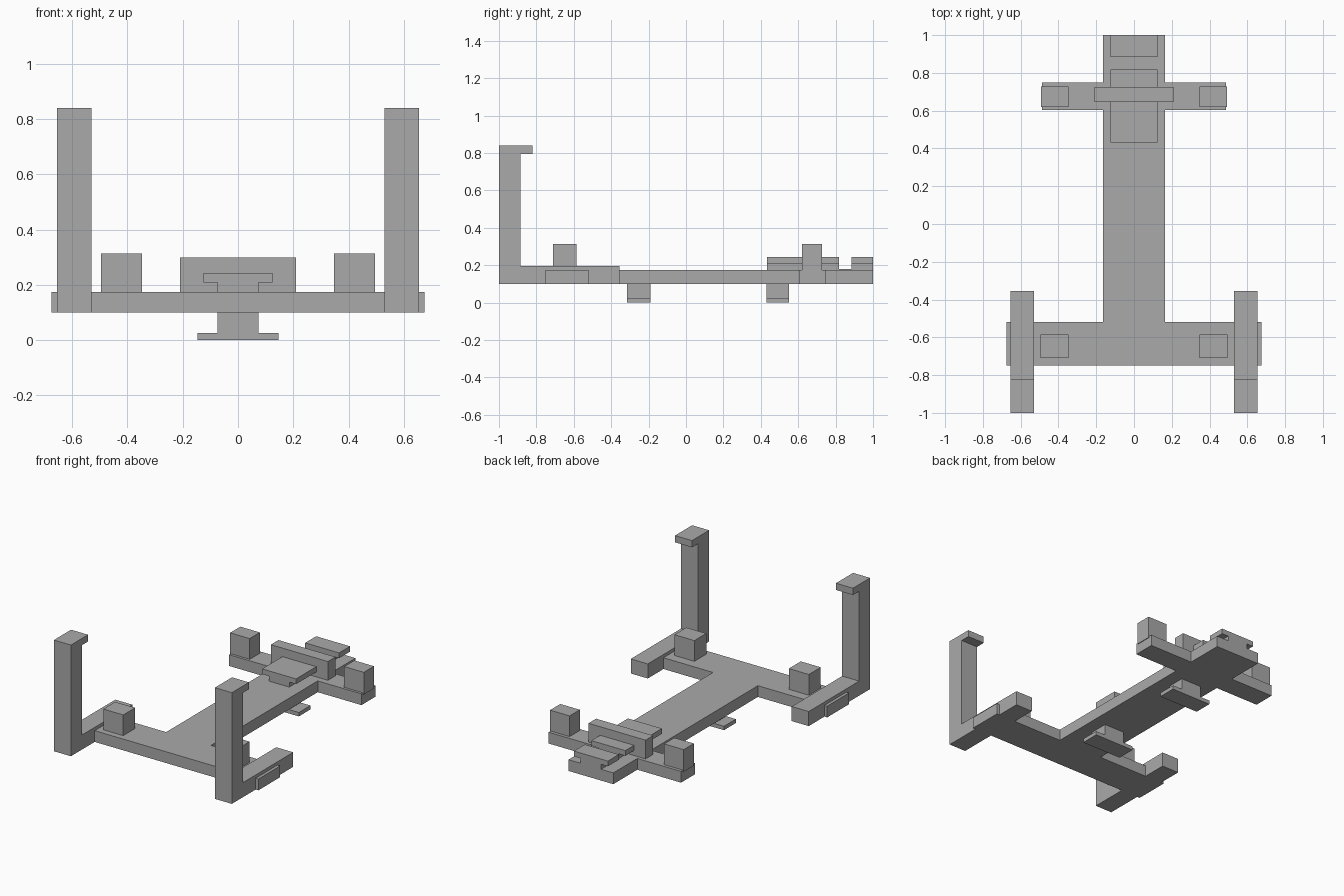
import bpy
import bmesh
from mathutils import Vector

cube = bpy.data.objects.get("Cube")
if cube:
    bpy.data.objects.remove(cube, do_unlink=True)

grey = bpy.data.materials.new("plain grey")
grey.use_nodes = True
grey.diffuse_color = (0.4, 0.4, 0.4, 1)
grey.node_tree.nodes["Principled BSDF"].inputs["Base Color"].default_value = (0.4, 0.4, 0.4, 1)

# Plane of a profile for each extrusion axis
PLACE = {
    "x": lambda a, b, t: Vector((t, a, b)),
    "y": lambda a, b, t: Vector((a, t, b)),
    "z": lambda a, b, t: Vector((a, b, t)),
}


def extrude(name, profile, axis, start, end):
    """Extrude a closed 2D profile along an axis."""
    place = PLACE[axis]
    bm = bmesh.new()
    face = bm.faces.new([bm.verts.new(place(a, b, start)) for a, b in profile])
    out = bmesh.ops.extrude_face_region(bm, geom=[face])
    moved = [v for v in out["geom"] if isinstance(v, bmesh.types.BMVert)]
    bmesh.ops.translate(bm, verts=moved, vec=place(0, 0, end - start))
    bmesh.ops.recalc_face_normals(bm, faces=bm.faces)
    mesh = bpy.data.meshes.new(name)
    bm.to_mesh(mesh)
    bm.free()
    mesh.materials.append(grey)
    obj = bpy.data.objects.new(name, mesh)
    bpy.context.collection.objects.link(obj)
    return obj


def box(name, x, y, z):
    corners = [(x[0], y[0]), (x[1], y[0]), (x[1], y[1]), (x[0], y[1])]
    return extrude(name, corners, "z", *z)


def mirrored(half):
    """Close a right-hand outline with its mirror image."""
    return half + [(-a, b) for a, b in reversed(half)]


BASE, DECK = 0.10, 0.175

# Flat frame: wide front bar, long spine and short rear bar
frame_half = [(0.53, -0.75), (0.53, -0.52), (0.165, -0.52), (0.165, 0.603),
              (0.487, 0.603), (0.487, 0.748), (0.165, 0.748), (0.165, 1.0)]
extrude("base_frame", mirrored(frame_half), "z", BASE, DECK)

# Hooked uprights with feet, side tabs and pegs
arm = [(-1, BASE), (-0.355, BASE), (-0.355, 0.197), (-0.885, 0.197),
       (-0.885, 0.795), (-0.82, 0.795), (-0.82, 0.84), (-1, 0.84)]
for side, s in (("left", 1), ("right", -1)):
    extrude(f"{side}_hooked_arm", arm, "x", s * 0.53, s * 0.655)
    box(f"{side}_side_tab", (s * 0.655, s * 0.675), (-0.75, -0.52), (BASE, DECK))
    box(f"{side}_front_peg", (s * 0.348, s * 0.495), (-0.71, -0.585), (DECK, 0.313))
    box(f"{side}_rear_peg", (s * 0.348, s * 0.492), (0.62, 0.727), (0.165, 0.313))

# T-shaped rail in two lengths on the deck, with a low rib between
rail = mirrored([(0.075, DECK), (0.075, 0.208), (0.125, 0.208), (0.125, 0.243)])
extrude("top_rail", rail, "y", 0.432, 0.817)
extrude("rear_rail", rail, "y", 0.885, 1.0)
box("rail_rib", (-0.075, 0.075), (0.817, 0.885), (DECK, 0.181))

# Upright plate crossing the rail
box("cross_wall", (-0.21, 0.21), (0.645, 0.725), (DECK, 0.30))

# Inverted T feet under the spine
foot = mirrored([(0.147, 0), (0.147, 0.026), (0.075, 0.026), (0.075, BASE)])
extrude("front_foot", foot, "y", -0.315, -0.19)
extrude("rear_foot", foot, "y", 0.43, 0.552)
